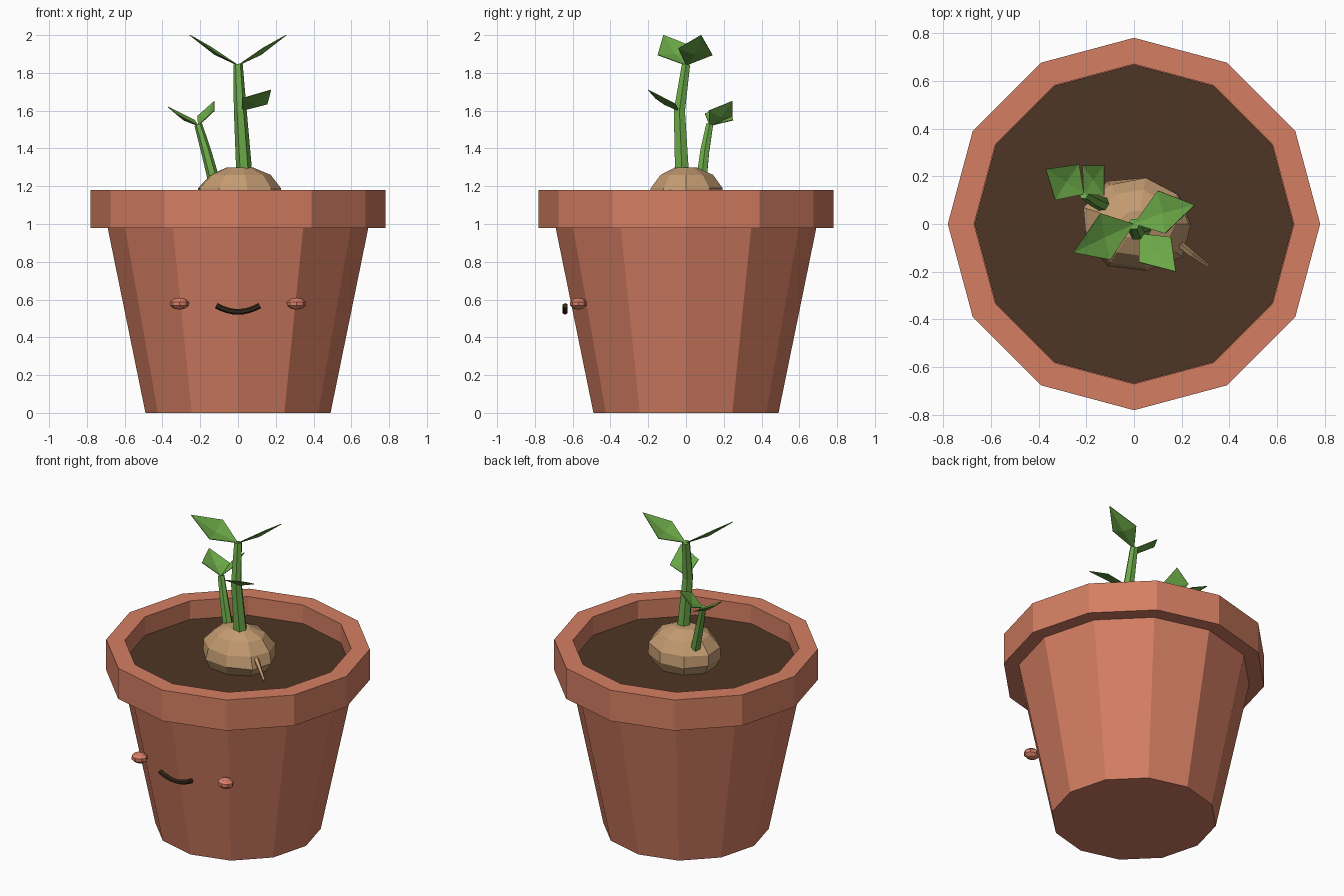
import bpy, bmesh, math, random
from mathutils import Vector

random.seed(4)
if "Cube" in bpy.data.objects:
    bpy.data.objects.remove(bpy.data.objects["Cube"], do_unlink=True)


def material(name, rgb):
    m = bpy.data.materials.new(name)
    m.use_nodes = True
    m.diffuse_color = (*rgb, 1)
    m.node_tree.nodes["Principled BSDF"].inputs["Base Color"].default_value = (*rgb, 1)
    return m


TERRACOTTA = material("terracotta", (0.66, 0.21, 0.122))
BLUSH = material("blush", (0.68, 0.21, 0.135))
SOIL = material("soil brown", (0.076, 0.037, 0.018))
DARK = material("dark brown", (0.035, 0.02, 0.01))
SEED = material("seed tan", (0.55, 0.33, 0.165))
GREEN = material("leaf green", (0.15, 0.40, 0.065))


def finish(name, bm, mat):
    bmesh.ops.recalc_face_normals(bm, faces=bm.faces)
    mesh = bpy.data.meshes.new(name)
    bm.to_mesh(mesh)
    bm.free()
    mesh.materials.append(mat)
    obj = bpy.data.objects.new(name, mesh)
    bpy.context.collection.objects.link(obj)
    return obj


def skin(bm, rings):
    """Join rings of vertices with quads and cap both ends."""
    n = len(rings[0])
    for a, b in zip(rings, rings[1:]):
        for i in range(n):
            j = (i + 1) % n
            bm.faces.new((a[i], a[j], b[j], b[i]))
    bm.faces.new(rings[0])
    bm.faces.new(rings[-1])


def lathe(name, profile, n, mat, center=(0, 0), squash=1, jitter=0):
    bm = bmesh.new()
    rings = []
    for r, z in profile:
        ring = []
        for i in range(n):
            a = 2 * math.pi * i / n
            k = r * (1 + random.uniform(-jitter, jitter))
            ring.append(bm.verts.new((center[0] + k * math.cos(a),
                                      center[1] + k * math.sin(a) * squash, z)))
        rings.append(ring)
    skin(bm, rings)
    return finish(name, bm, mat)


def tube(name, path, radii, n, mat):
    """Tapered faceted tube through a few points."""
    pts = [Vector(p) for p in path]
    bm = bmesh.new()
    rings = []
    for k, p in enumerate(pts):
        t = (pts[min(k + 1, len(pts) - 1)] - pts[max(k - 1, 0)]).normalized()
        u = t.cross(Vector((0, 1, 0))).normalized()
        v = t.cross(u)
        rings.append([bm.verts.new(p + radii[k] * (u * math.cos(2 * math.pi * i / n)
                                                   + v * math.sin(2 * math.pi * i / n)))
                      for i in range(n)])
    skin(bm, rings)
    return finish(name, bm, mat)


def leaf(name, base, side_a, tip, side_b):
    """Diamond leaf with a sunken middle."""
    bm = bmesh.new()
    corners = [Vector(p) for p in (base, side_a, tip, side_b)]
    middle = sum(corners, Vector()) / 4 - Vector((0, 0, 0.02))
    ring = [bm.verts.new(p) for p in corners]
    mid = bm.verts.new(middle)
    for i in range(4):
        bm.faces.new((ring[i], ring[(i + 1) % 4], mid))
    obj = finish(name, bm, GREEN)
    thick = obj.modifiers.new("thickness", "SOLIDIFY")
    thick.thickness = 0.004
    thick.offset = 0
    return obj


# Pot with overhanging rim, and the soil inside
lathe("pot", [(0.49, 0), (0.69, 0.98), (0.78, 0.98), (0.78, 1.18),
              (0.67, 1.18), (0.67, 1.04)], 12, TERRACOTTA)
lathe("soil", [(0.668, 1.03), (0.668, 1.06)], 12, SOIL)

# Seed bulb with a small root
lathe("seed", [(0.19, 1.04), (0.24, 1.12), (0.225, 1.19), (0.165, 1.26), (0.07, 1.3)],
      9, SEED, center=(0.01, 0), squash=0.85, jitter=0.05)
tube("root", [(0.16, -0.06, 1.18), (0.24, -0.125, 1.145), (0.31, -0.175, 1.095)],
     [0.018, 0.014, 0.008], 5, SEED)

# Stems
tube("main_stem", [(0.035, -0.02, 1.24), (0.012, -0.035, 1.6), (0, 0, 1.845)],
     [0.043, 0.034, 0.025], 6, GREEN)
tube("small_stem", [(-0.125, 0.08, 1.22), (-0.17, 0.1, 1.39), (-0.21, 0.125, 1.525)],
     [0.032, 0.027, 0.021], 6, GREEN)

# Leaves
leaf("top_leaf_left", (0, 0, 1.84), (0.1, 0.14, 1.895), (0.255, 0.08, 2.0), (0.13, -0.04, 1.93))
leaf("top_leaf_right", (0, 0, 1.84), (-0.14, 0.045, 1.935), (-0.255, -0.12, 2.0), (-0.1, -0.15, 1.895))
leaf("middle_leaf", (0.02, -0.04, 1.6), (0.02, -0.16, 1.665), (0.175, -0.2, 1.71), (0.155, -0.055, 1.635))
leaf("small_leaf_outer", (-0.21, 0.125, 1.52), (-0.33, 0.1, 1.585), (-0.37, 0.23, 1.62), (-0.23, 0.25, 1.55))
leaf("small_leaf_inner", (-0.21, 0.125, 1.52), (-0.215, 0.245, 1.57), (-0.125, 0.245, 1.65), (-0.125, 0.12, 1.6))

# Cheeks
for side, x in (("left", 0.31), ("right", -0.31)):
    bm = bmesh.new()
    bmesh.ops.create_uvsphere(bm, u_segments=8, v_segments=5, radius=1)
    for v in bm.verts:
        v.co = (x + v.co.x * 0.052, -0.57 + v.co.y * 0.045, 0.578 + v.co.z * 0.032)
    finish(side + "_cheek", bm, BLUSH)

# Smiling mouth
smile = [(x, -0.64, 0.535 + 0.033 * (x / 0.115) ** 2)
         for x in (0.115 * (i / 4 - 1) for i in range(9))]
tube("mouth", smile, [0.015] * 9, 6, DARK)
